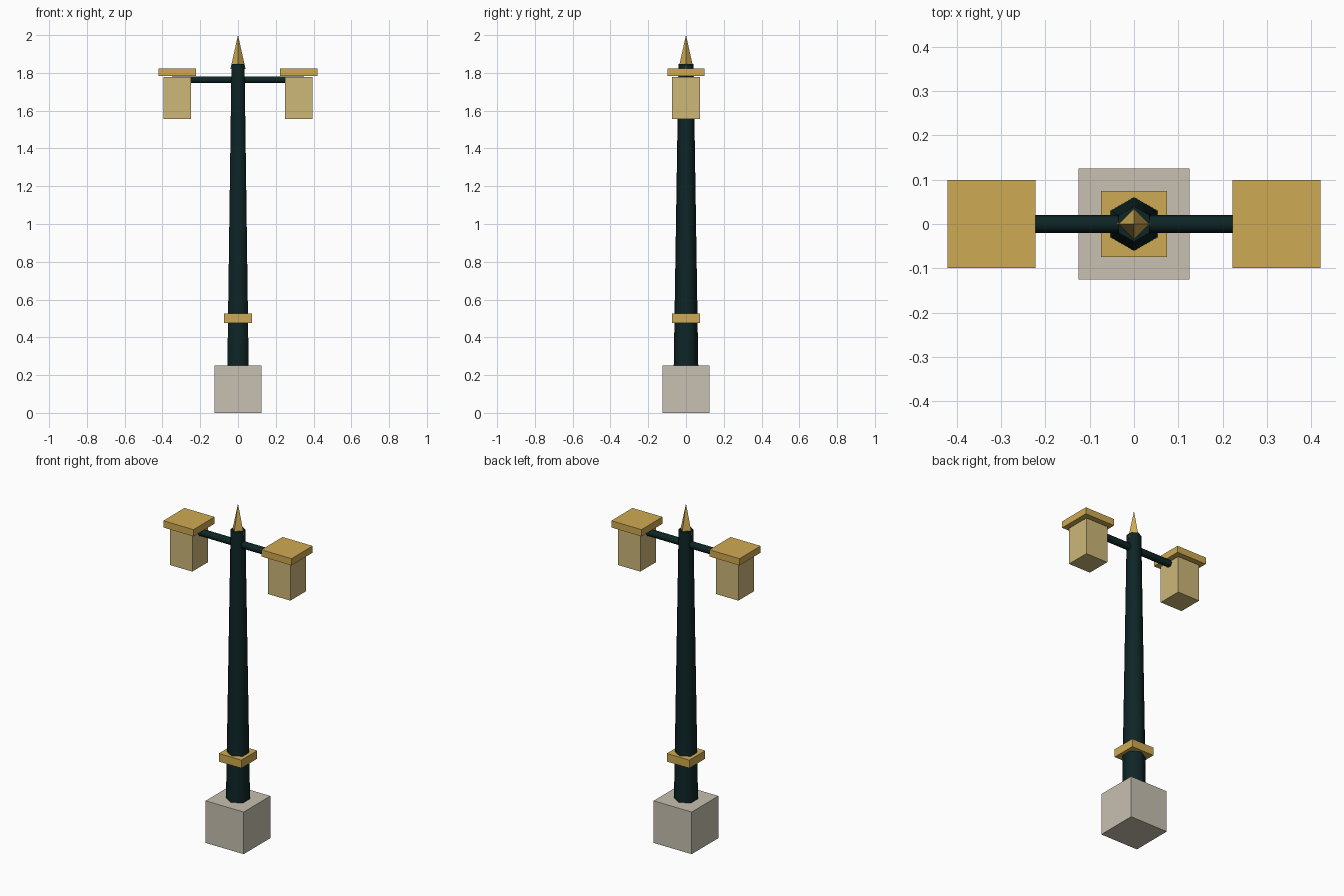
import bpy, math

if "Cube" in bpy.data.objects:
    bpy.data.objects.remove(bpy.data.objects["Cube"])


def material(name, rgb):
    """Flat colour from 0-255 sRGB values."""
    lin = [((c / 255 + 0.055) / 1.055) ** 2.4 if c > 10 else c / 255 / 12.92 for c in rgb]
    m = bpy.data.materials.new(name)
    m.diffuse_color = (*lin, 1)
    m.use_nodes = True
    m.node_tree.nodes["Principled BSDF"].inputs["Base Color"].default_value = m.diffuse_color
    return m


STONE = material("pale stone", (200, 192, 177))
IRON = material("dark green iron", (14, 37, 38))
GOLD = material("gold", (206, 170, 82))
GLASS = material("warm glass", (205, 183, 121))


def box(name, x, half, z0, z1, mat):
    """Square block, centred on y = 0."""
    bpy.ops.mesh.primitive_cube_add(size=1, location=(x, 0, (z0 + z1) / 2))
    o = bpy.context.object
    o.name = name
    o.scale = (half * 2, half * 2, z1 - z0)
    bpy.ops.object.transform_apply(location=False, rotation=False, scale=True)
    o.data.materials.append(mat)
    return o


def taper(name, sides, r0, r1, length, z, mat, smooth=False, rot=(0, 0, 0)):
    """Tapered prism or cone centred at height z."""
    bpy.ops.mesh.primitive_cone_add(vertices=sides, radius1=r0, radius2=r1, depth=length,
                                    location=(0, 0, z), rotation=rot)
    o = bpy.context.object
    o.name = name
    o.data.materials.append(mat)
    for p in o.data.polygons:
        p.use_smooth = smooth and len(p.vertices) == 4  # ends stay flat
    return o


# Plinth, tapered post, collar and finial
box("plinth", 0, 0.125, 0, 0.25, STONE)
taper("post", 6, 0.065, 0.04, 1.6, 1.047, IRON, smooth=True)
box("collar", 0, 0.074, 0.477, 0.525, GOLD)
taper("finial", 4, 0.04, 0, 0.18, 1.91, GOLD)

# Cross arm running into both lanterns
taper("cross_arm", 6, 0.0205, 0.0205, 0.70, 1.764, IRON, smooth=True,
      rot=(0, math.pi / 2, 0))

# Lanterns with caps
for side, s in (("left", -1), ("right", 1)):
    box(side + "_lantern", s * 0.322, 0.073, 1.557, 1.778, GLASS)
    box(side + "_lantern_cap", s * 0.322, 0.099, 1.783, 1.823, GOLD)
